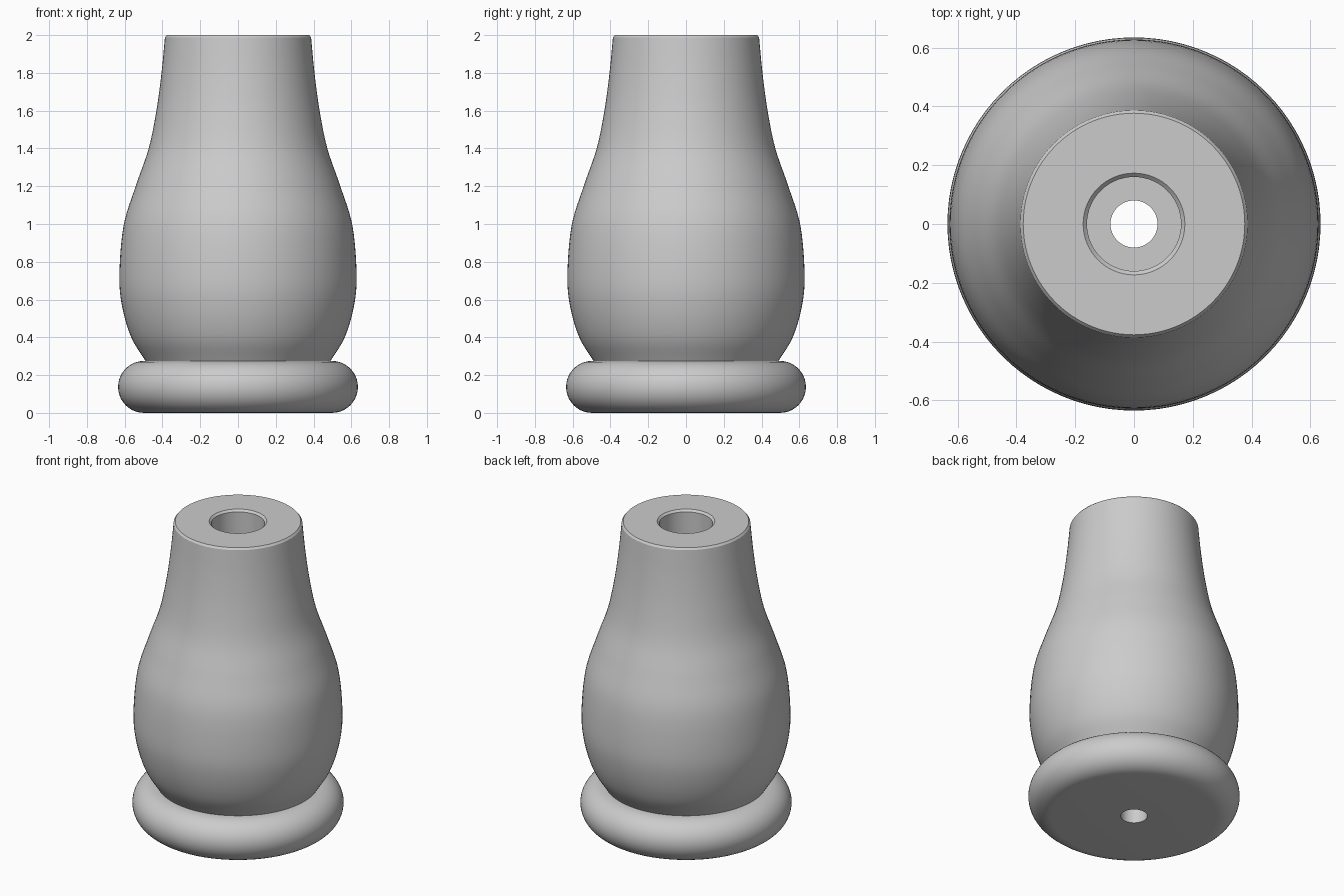
import bpy, bmesh, math
from mathutils import Vector

cube = bpy.data.objects.get("Cube")
if cube:
    bpy.data.objects.remove(cube, do_unlink=True)

SEGMENTS = 96
HOLE, BORE = 0.08, 0.16           # cord hole and recess radii
RING_H, RING_R = 0.275, 0.635     # foot ring height and radius

grey = bpy.data.materials.new("plain grey")
grey.use_nodes = True
colour = (0.6, 0.6, 0.6, 1)
grey.diffuse_color = colour
grey.node_tree.nodes["Principled BSDF"].inputs["Base Color"].default_value = colour


def smooth_curve(points, steps=6):
    """Catmull-Rom curve through (radius, height) points."""
    p = [Vector(q) for q in points]
    p = [2 * p[0] - p[1]] + p + [2 * p[-1] - p[-2]]
    out = []
    for a, b, c, d in zip(p, p[1:], p[2:], p[3:]):
        for i in range(steps):
            t = i / steps
            out.append(0.5 * (2 * b + (c - a) * t + (2 * a - 5 * b + 4 * c - d) * t ** 2
                              + (3 * b - a - 3 * c + d) * t ** 3))
    return [tuple(v) for v in out] + [tuple(points[-1])]


def lathe(name, profile):
    """Turn a profile, listed upward along the outside, about z."""
    bm = bmesh.new()
    rings = []
    for r, z in profile:
        rings.append([bm.verts.new((r * math.cos(a), r * math.sin(a), z))
                      for a in (math.tau * i / SEGMENTS for i in range(SEGMENTS))])
    for low, high in zip(rings, rings[1:]):
        for i in range(SEGMENTS):
            j = (i + 1) % SEGMENTS
            bm.faces.new((low[i], low[j], high[j], high[i]))
    mesh = bpy.data.meshes.new(name)
    bm.to_mesh(mesh)
    bm.free()
    mesh.materials.append(grey)
    obj = bpy.data.objects.new(name, mesh)
    bpy.context.collection.objects.link(obj)
    bpy.ops.object.select_all(action='DESELECT')
    obj.select_set(True)
    bpy.context.view_layer.objects.active = obj
    bpy.ops.object.shade_smooth_by_angle(angle=math.radians(30))
    return obj


# Turned body: bulbous outside, chamfered top, recess and cord hole
outside = smooth_curve([(0.49, RING_H), (0.565, 0.4), (0.613, 0.56), (0.628, 0.73),
                        (0.606, 0.99), (0.542, 1.2), (0.473, 1.4), (0.432, 1.6),
                        (0.405, 1.8), (0.387, 1.988)])
inside = [(0.377, 2.0), (BORE + 0.013, 2.0), (BORE, 1.987),
          (BORE, 1.0), (HOLE, 1.0), (HOLE, 0)]
lathe("body", outside + inside)

# Foot ring: flat underside and half-round rim
half = RING_H / 2
rim = [(RING_R - half + half * math.cos(a), half + half * math.sin(a))
       for a in (math.pi * (i / 20 - 0.5) for i in range(21))]
lathe("foot_ring", [(HOLE, 0)] + rim + [(0.49, RING_H)])
